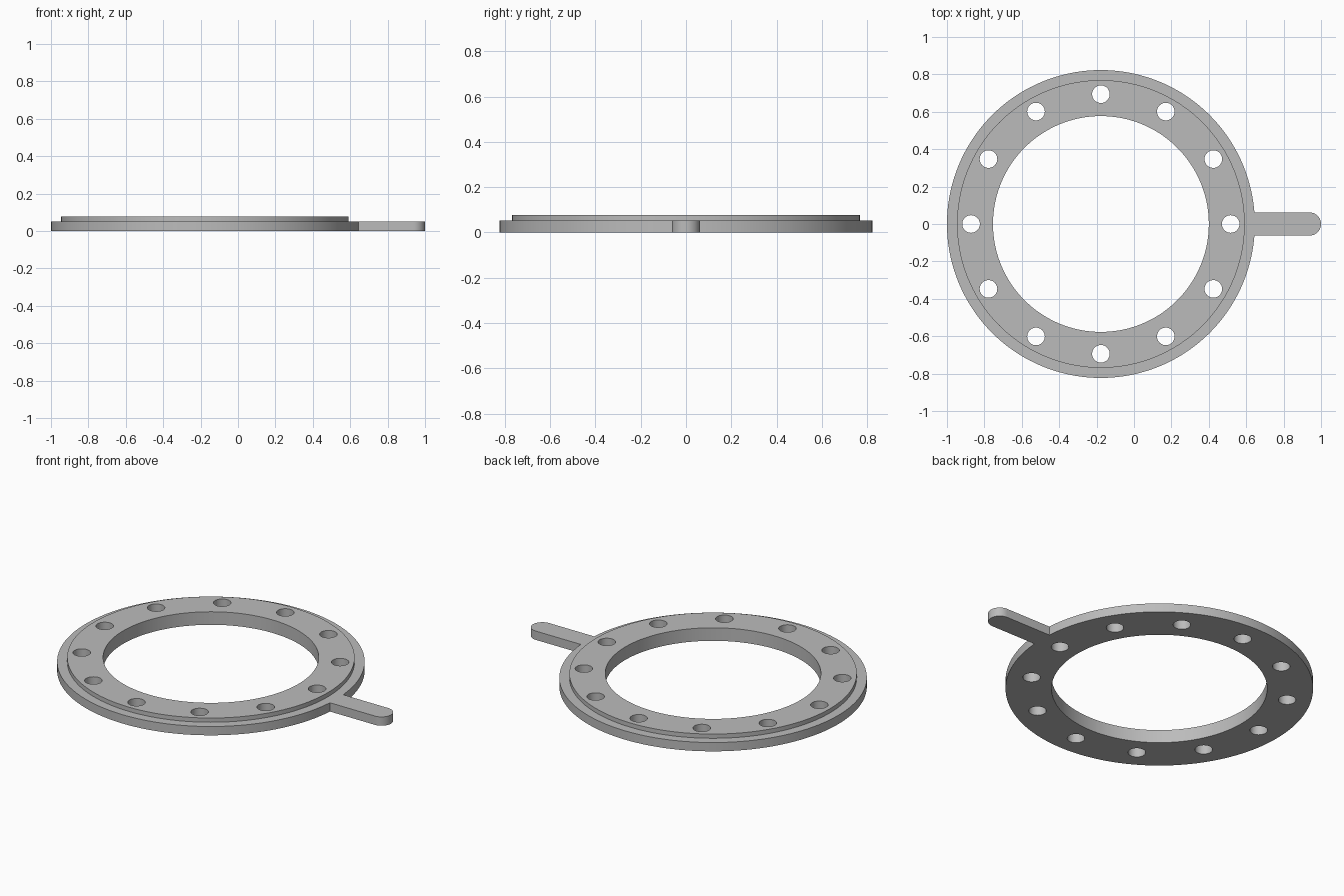
import bpy, bmesh
from math import pi, cos, sin, tau
from mathutils import Matrix, Vector

cube = bpy.data.objects.get("Cube")
if cube:
    bpy.data.objects.remove(cube, do_unlink=True)

CENTRE_X = -0.177
OUTER, STEP, INNER = 0.823, 0.769, 0.577
FLANGE_H, TOTAL_H = 0.052, 0.077
BOLT_CIRCLE, HOLE_R, HOLES = 0.694, 0.047, 12
HANDLE_R = 0.062

grey = bpy.data.materials.new("plain grey")
grey.use_nodes = True
grey.diffuse_color = (0.5, 0.5, 0.5, 1)
grey.node_tree.nodes["Principled BSDF"].inputs["Base Color"].default_value = grey.diffuse_color


def make_object(name, bm):
    bmesh.ops.recalc_face_normals(bm, faces=bm.faces)
    mesh = bpy.data.meshes.new(name)
    bm.to_mesh(mesh)
    bm.free()
    mesh.materials.append(grey)
    obj = bpy.data.objects.new(name, mesh)
    bpy.context.collection.objects.link(obj)
    return obj


def lathe(name, profile, steps):
    """Revolve a closed (radius, height) profile around the ring axis."""
    bm = bmesh.new()
    loops = []
    for i in range(steps):
        a = tau * i / steps
        loops.append([bm.verts.new((CENTRE_X + r * cos(a), r * sin(a), z)) for r, z in profile])
    n = len(profile)
    for i in range(steps):
        here, there = loops[i], loops[(i + 1) % steps]
        for j in range(n):
            k = (j + 1) % n
            bm.faces.new((here[j], there[j], there[k], here[k]))
    return make_object(name, bm)


def combine(target, tool, operation):
    """Apply a boolean and remove the tool object."""
    tool.hide_render = True
    mod = target.modifiers.new(operation, 'BOOLEAN')
    mod.operation, mod.object, mod.solver = operation, tool, 'EXACT'
    bpy.context.view_layer.objects.active = target
    bpy.ops.object.modifier_apply(modifier=mod.name)
    bpy.data.objects.remove(tool, do_unlink=True)


# Stepped flange ring
ring = lathe("flange_ring", [(INNER, 0), (OUTER, 0), (OUTER, FLANGE_H),
                             (STEP, FLANGE_H), (STEP, TOTAL_H), (INNER, TOTAL_H)], 144)

# Flat handle with a rounded tip
bm = bmesh.new()
start = CENTRE_X + 0.796
outline = [(start, -HANDLE_R)]
for i in range(25):
    a = -pi / 2 + pi * i / 24
    outline.append((1 - HANDLE_R + HANDLE_R * cos(a), HANDLE_R * sin(a)))
outline.append((start, HANDLE_R))
base = bm.faces.new([bm.verts.new((x, y, 0)) for x, y in outline])
top = bmesh.ops.extrude_face_region(bm, geom=[base])["geom"]
bmesh.ops.translate(bm, vec=(0, 0, FLANGE_H),
                    verts=[v for v in top if isinstance(v, bmesh.types.BMVert)])
combine(ring, make_object("handle", bm), 'UNION')

# Evenly spaced bolt holes
bm = bmesh.new()
for i in range(HOLES):
    a = tau * i / HOLES
    spot = Vector((CENTRE_X + BOLT_CIRCLE * cos(a), BOLT_CIRCLE * sin(a), TOTAL_H / 2))
    bmesh.ops.create_cone(bm, cap_ends=True, segments=40, radius1=HOLE_R, radius2=HOLE_R,
                          depth=TOTAL_H * 3, matrix=Matrix.Translation(spot))
combine(ring, make_object("hole_cutter", bm), 'DIFFERENCE')

# Smooth round walls, crisp rims
bpy.ops.object.select_all(action='DESELECT')
ring.select_set(True)
bpy.context.view_layer.objects.active = ring
bpy.ops.object.shade_smooth_by_angle(angle=pi / 6)
